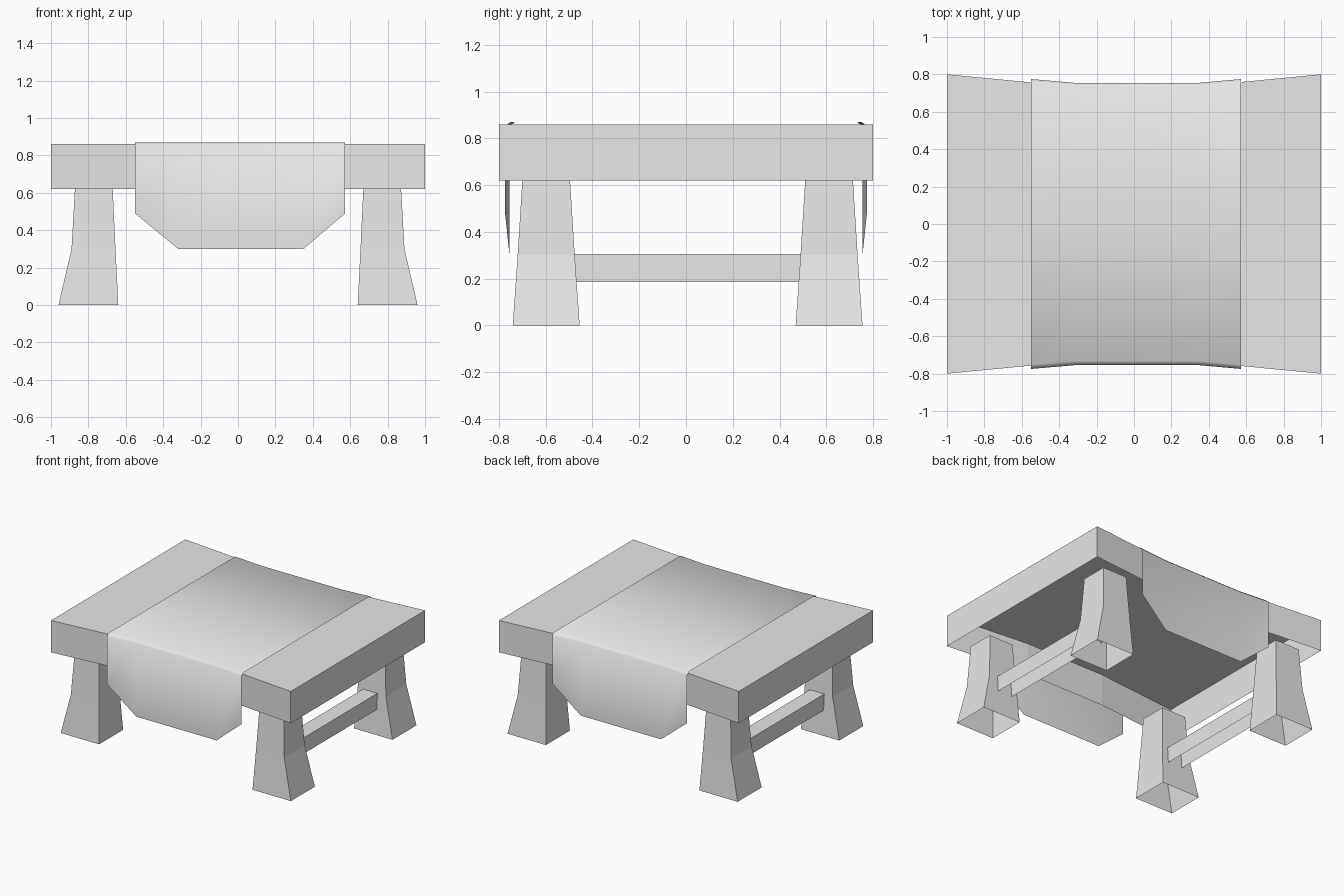
import bpy
import bmesh

cube = bpy.data.objects.get("Cube")
if cube:
    bpy.data.objects.remove(cube, do_unlink=True)

grey = bpy.data.materials.new("plain_grey")
grey.use_nodes = True
grey.diffuse_color = (0.8, 0.8, 0.8, 1)
grey.node_tree.nodes["Principled BSDF"].inputs["Base Color"].default_value = (0.8, 0.8, 0.8, 1)


def make_object(name, bm, smooth=False):
    mesh = bpy.data.meshes.new(name)
    for face in bm.faces:
        face.smooth = smooth
    bm.to_mesh(mesh)
    bm.free()
    mesh.materials.append(grey)
    obj = bpy.data.objects.new(name, mesh)
    bpy.context.collection.objects.link(obj)
    return obj


def loft(name, rings, cap_top=False):
    """Join counter-clockwise rings from bottom to top; the bottom stays open."""
    bm = bmesh.new()
    loops = [[bm.verts.new(p) for p in ring] for ring in rings]
    for low, high in zip(loops, loops[1:]):
        for i in range(len(low)):
            j = (i + 1) % len(low)
            bm.faces.new((low[i], low[j], high[j], high[i]))
    if cap_top:
        bm.faces.new(loops[-1])
    return make_object(name, bm)


def rect(x0, x1, y0, y1, z):
    return [(x0, y0, z), (x1, y0, z), (x1, y1, z), (x0, y1, z)]


# Hollow table top, pinched in along its front and back
front = [(-1, -0.8), (-0.33, -0.736), (0.33, -0.736), (1, -0.8)]
outline = front + [(x, -y) for x, y in reversed(front)]
loft("table_top", [[(x, y, z) for x, y in outline] for z in (0.62, 0.86)], True)

# Flared legs: height, inner x, outer x, half depth
leg_profile = [(0, 0.64, 0.96, 0.143), (0.3, 0.655, 0.89, 0.122), (0.62, 0.67, 0.872, 0.102)]
for side, sx in (("left", 1), ("right", -1)):
    for end, cy in (("front", -0.598), ("back", 0.612)):
        loft(f"{end}_{side}_leg",
             [rect(min(sx * a, sx * b), max(sx * a, sx * b), cy - d, cy + d, z)
              for z, a, b, d in leg_profile])
    # Stretcher between the two legs of this side
    xs = sorted((sx * 0.70, sx * 0.82))
    loft(f"{side}_stretcher", [rect(*xs, -0.48, 0.495, z) for z in (0.185, 0.305)], True)

# Cloth runner: columns of x, overhang and hem height
columns = [(-0.55, 0.775, 0.49), (-0.32, 0.755, 0.3), (0.35, 0.755, 0.3), (0.573, 0.775, 0.49)]
bm = bmesh.new()
strips = []
for x, y, hem in columns:
    half = [(-y, hem), (-y, 0.85), (0.023 - y, 0.87)]
    path = half + [(-a, z) for a, z in reversed(half)]
    strips.append([bm.verts.new((x, a, z)) for a, z in path])
for s, t in zip(strips, strips[1:]):
    for i in range(len(s) - 1):
        bm.faces.new((s[i], t[i], t[i + 1], s[i + 1]))
make_object("cloth_runner", bm, smooth=True)
